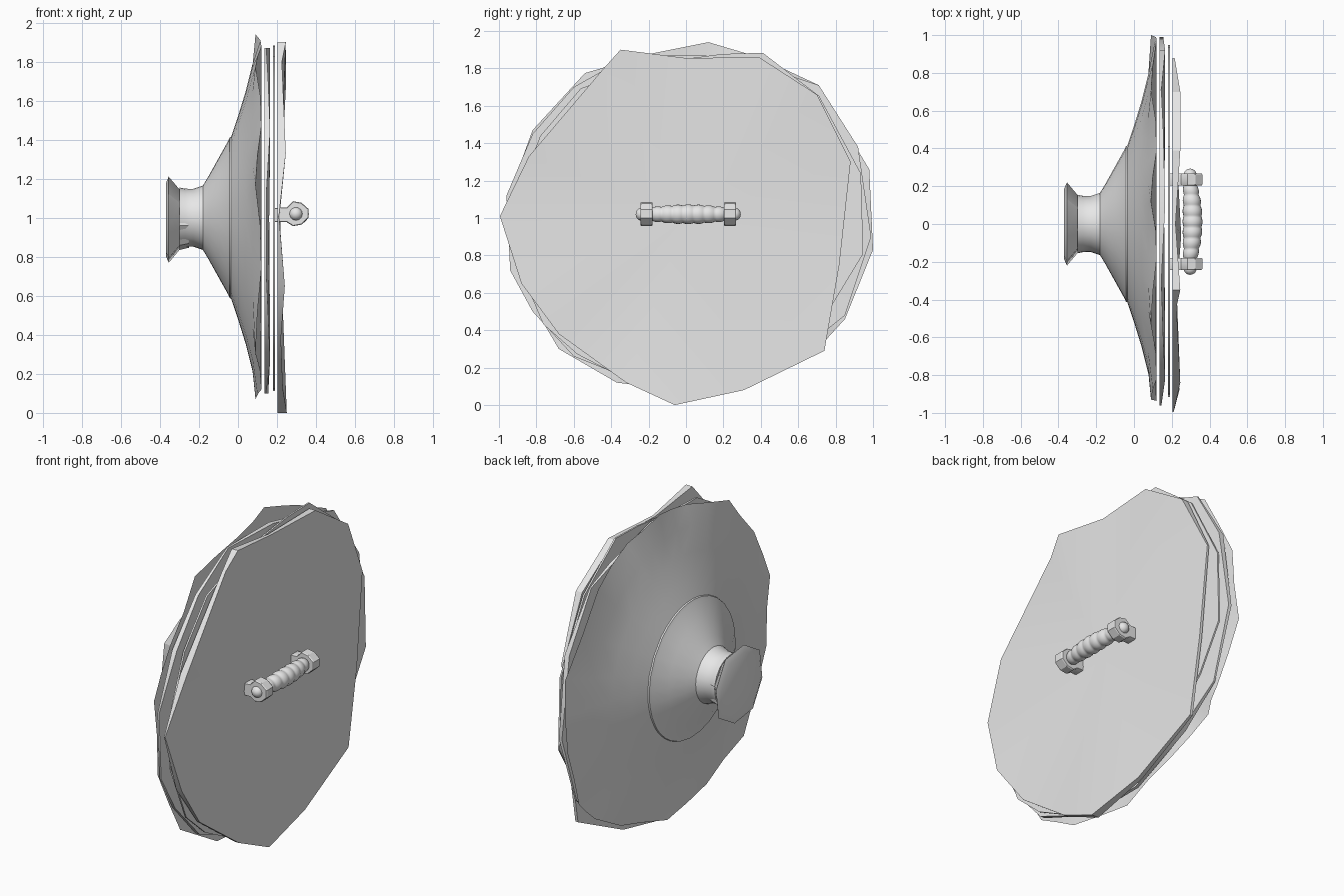
import bpy, bmesh, math
from mathutils import Vector

cube = bpy.data.objects.get("Cube")
if cube:
    bpy.data.objects.remove(cube, do_unlink=True)

grey = bpy.data.materials.new("plain_grey")
grey.use_nodes = True
grey.diffuse_color = (0.8, 0.8, 0.8, 1)
grey.node_tree.nodes["Principled BSDF"].inputs["Base Color"].default_value = (0.8, 0.8, 0.8, 1)


def loft(name, rings, start, end, angle=30):
    """Skin a list of equal rings and close both ends with fans to a centre point."""
    bm = bmesh.new()
    loops = [[bm.verts.new(p) for p in ring] for ring in rings]
    n = len(loops[0])
    for a, b in zip(loops, loops[1:]):
        for i in range(n):
            j = (i + 1) % n
            bm.faces.new((a[i], a[j], b[j], b[i]))
    for loop, tip in ((loops[0], start), (loops[-1], end)):
        c = bm.verts.new(tip)
        for i in range(n):
            bm.faces.new((loop[i], loop[(i + 1) % n], c))
    bmesh.ops.recalc_face_normals(bm, faces=bm.faces[:])
    mesh = bpy.data.meshes.new(name)
    bm.to_mesh(mesh)
    bm.free()
    mesh.materials.append(grey)
    obj = bpy.data.objects.new(name, mesh)
    bpy.context.collection.objects.link(obj)
    bpy.ops.object.select_all(action='DESELECT')
    obj.select_set(True)
    bpy.context.view_layer.objects.active = obj
    bpy.ops.object.shade_smooth_by_angle(angle=math.radians(angle))
    return obj


def plate(name, rim, back, centre):
    """Thin ragged disc; rim holds (y, z from the middle, x of the front edge)."""
    rear = [(back, y, 1 + z) for y, z, x in rim]
    front = [(x, y, 1 + z) for y, z, x in rim]
    return loft(name, [rear, front], (back, 0, 1), (centre, 0, 1))


# Flared bell: round near the neck, ragged at its rim
bell_rim = [(.12, .94), (-.18, .88), (-.54, .775), (-.82, .47), (-.93, .17), (-.94, -.26),
            (-.68, -.70), (-.37, -.88), (.05, -.93), (.45, -.82), (.74, -.66), (.85, -.54),
            (1.0, -.17), (.98, .26), (.71, .71), (.39, .86)]
outline = []
for i, p in enumerate(bell_rim):
    q = bell_rim[(i + 1) % len(bell_rim)]
    outline += [Vector(p), (Vector(p) + Vector(q)) / 2]
bell_profile = [(-.30, .155), (-.27, .149), (-.23, .148), (-.18, .165), (-.15, .215),
                (-.10, .305), (-.05, .395), (-.043, .412), (-.035, .415), (-.03, .43),
                (.0, .52), (.04, .65), (.075, .79)]
rings = [[(x, p.normalized().x * r, 1 + p.normalized().y * r) for p in outline]
         for x, r in bell_profile]
rings.append([((.09, .115, .12, .10)[i % 4], p.x, 1 + p.y) for i, p in enumerate(outline)])
loft("bell", rings, (-.30, 0, 1), (.12, 0, 1), 40)

# Flared eight-sided foot on the neck
foot = []
for x, r in ((-.25, .146), (-.30, .158), (-.355, .225), (-.37, .19)):
    foot.append([])
    for i in range(8):
        a = 2 * math.pi * (i + .25) / 8
        k = r * (1.05 if i % 2 and r > .18 else 1)
        foot[-1].append((x, k * math.cos(a), .99 + k * math.sin(a)))
loft("neck_foot", foot, (-.25, 0, .99), (-.37, 0, .99))

# Stacked ragged plates
middle = [(-.96, .12), (-.82, .45), (-.60, .70), (-.30, .87), (.10, .87), (.50, .78),
          (.71, .71), (.92, .38), (.99, -.10), (.85, -.52), (.60, -.72), (.20, -.90),
          (-.20, -.90), (-.60, -.74), (-.82, -.50), (-.94, -.28)]
plate("inner_plate", [(y, z, (.145, .165, .155)[i % 3]) for i, (y, z) in enumerate(middle)],
      .135, .16)
c, s = .97 * math.cos(.35), .97 * math.sin(.35)
plate("thin_plate", [(y * c - z * s, y * s + z * c, .19) for y, z in middle], .18, .19)
plate("face_plate", [(-.995, .01, .21), (-.84, .33, .245), (-.44, .80, .225), (-.35, .90, .245),
                     (.0, .855, .22), (.39, .86, .245), (.70, .66, .245), (.88, .30, .215),
                     (.82, -.25, .22), (.74, -.71, .22), (.31, -.92, .23), (-.06, -1.0, .25),
                     (-.32, -.88, .23), (-.68, -.62, .22), (-.88, -.35, .24)], .203, .212)

# Handle: two brackets with ball caps and a beaded grip
bracket = [(.19, 1.05), (.25, 1.053), (.282, 1.085), (.325, 1.077), (.362, 1.045), (.362, 1.0),
           (.325, .965), (.282, .957), (.25, .977), (.19, .977)]
HX, HY, HZ = .297, .012, 1.02
for side, word in ((1, "left"), (-1, "right")):
    mid = HY + side * .223
    steps = ((-.032, .94), (-.026, 1), (.026, 1), (.032, .94))
    loft(word + "_bracket",
         [[(HX + (x - HX) * (k if x > .2 else 1), mid + dy, HZ + (z - HZ) * k)
           for x, z in bracket] for dy, k in steps],
         (.28, mid - .032, HZ), (.28, mid + .032, HZ))
    ball = []
    for i in range(6):
        t = i / 6 * math.pi / 2
        ball.append([(HX + .034 * math.cos(t) * math.cos(a), mid + side * (.026 + .032 * math.sin(t)),
                      HZ + .034 * math.cos(t) * math.sin(a))
                     for a in [2 * math.pi * j / 16 for j in range(16)]])
    loft(word + "_ball_cap", ball, (HX, mid, HZ), (HX, mid + side * .058, HZ), 50)

grip = []
for i in range(57):
    t = i / 28 - 1
    bead = abs(math.cos(t * math.pi * 3.5))
    r = .031 + .016 * (1 - t * t) + .006 * bead
    bow = .013 * (1 - t * t)
    grip.append([(HX + bow + r * math.cos(a), HY + .2 * t, HZ + r * math.sin(a))
                 for a in [2 * math.pi * j / 20 for j in range(20)]])
loft("grip", grip, (HX, HY - .2, HZ), (HX, HY + .2, HZ), 50)
